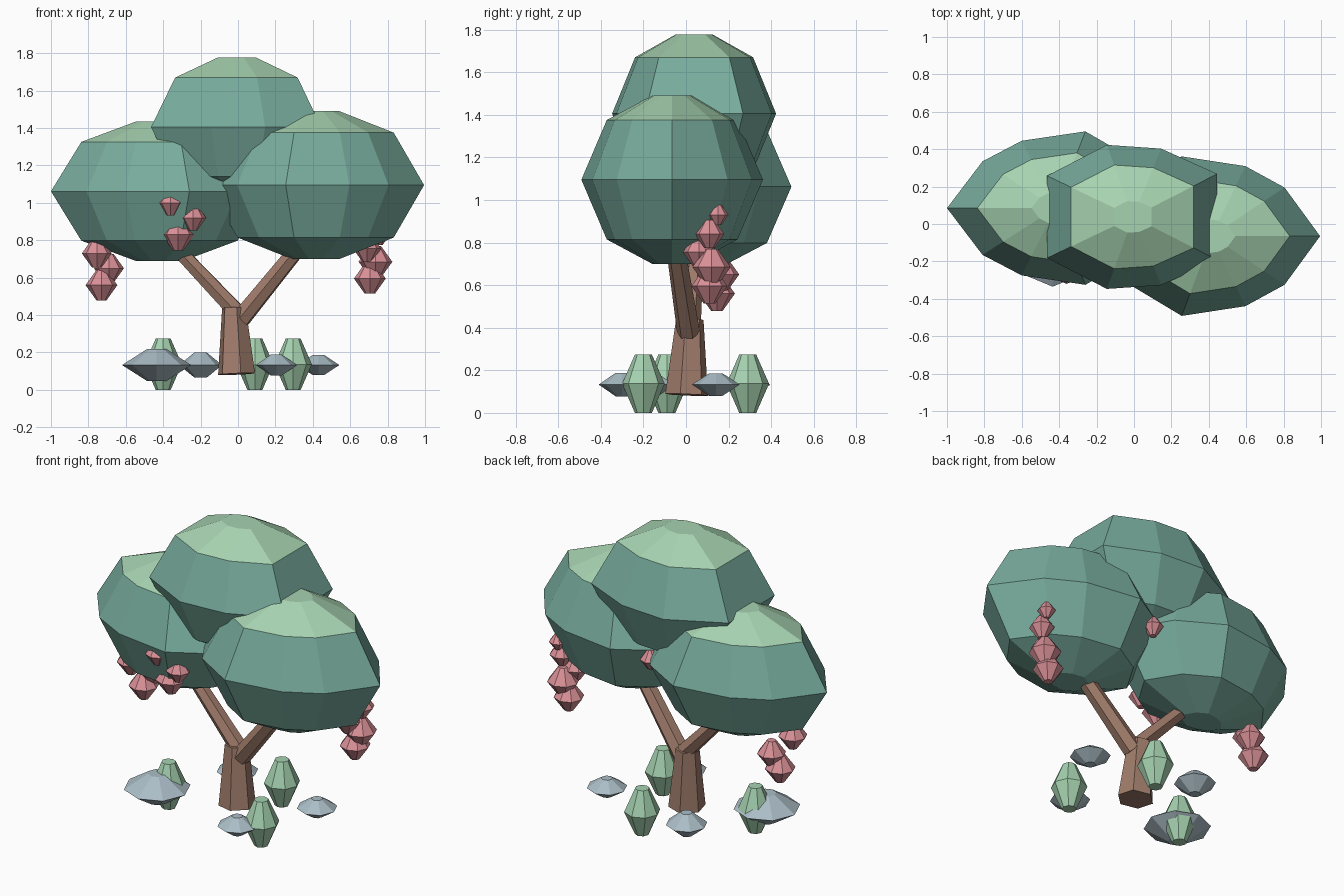
import bpy, bmesh, math
from mathutils import Vector

if "Cube" in bpy.data.objects:
    bpy.data.objects.remove(bpy.data.objects["Cube"])


def material(name, rgb):
    # sRGB bytes to linear
    lin = [((c / 255 + 0.055) / 1.055) ** 2.4 for c in rgb] + [1]
    m = bpy.data.materials.new(name)
    m.use_nodes = True
    m.diffuse_color = lin
    m.node_tree.nodes["Principled BSDF"].inputs["Base Color"].default_value = lin
    return m


TEAL = material("teal_leaf", (120, 172, 157))
GREEN = material("light_green_leaf", (166, 210, 176))
BROWN = material("brown_bark", (160, 124, 107))
PINK = material("pink_blossom", (218, 145, 152))
GREY = material("blue_grey_stone", (171, 189, 198))


def loft(name, rings, mats, top_band=None):
    """Skin a stack of rings, with flat caps; faces from ring top_band up use the second material."""
    bm = bmesh.new()
    loops = [[bm.verts.new(p) for p in ring] for ring in rings]
    n = len(loops[0])
    faces = [(0, bm.faces.new(loops[0][::-1]))]
    for k, (a, b) in enumerate(zip(loops, loops[1:])):
        for i in range(n):
            j = (i + 1) % n
            faces.append((k, bm.faces.new((a[i], a[j], b[j], b[i]))))
    faces.append((len(loops), bm.faces.new(loops[-1])))
    for k, f in faces:
        f.material_index = int(top_band is not None and k >= top_band)
    bmesh.ops.recalc_face_normals(bm, faces=bm.faces[:])
    me = bpy.data.meshes.new(name)
    bm.to_mesh(me)
    bm.free()
    for m in mats:
        me.materials.append(m)
    ob = bpy.data.objects.new(name, me)
    bpy.context.collection.objects.link(ob)
    return ob


def blob(name, center, outline, height, profile, mats, top_band=None):
    """Stack scaled copies of an outline; profile is (height factor, width factor)."""
    cx, cy, cz = center
    rings = [[(cx + x * s, cy + y * s, cz + h * height) for x, y in outline]
             for h, s in profile]
    return loft(name, rings, mats, top_band)


def circle(r, n=8, turn=0.0):
    return [(r * math.cos(turn + math.tau * i / n), r * math.sin(turn + math.tau * i / n))
            for i in range(n)]


def limb(name, points, radii, n=6):
    """Tapered limb through the given points."""
    pts = [Vector(p) for p in points]
    quat = (pts[-1] - pts[0]).to_track_quat('Z', 'Y')
    rings = [[p + quat @ Vector((x, y, 0)) for x, y in circle(r, n)]
             for p, r in zip(pts, radii)]
    return loft(name, rings, [BROWN])


# Leaf crowns
CROWN = [(-1, 0.22), (-0.71, 0.72), (0, 1), (0.71, 0.72), (1, 0.22)]
half = [(0.58, 0), (0.39, 0.25), (0.18, 0.36), (-0.16, 0.41), (-0.42, 0.26), (-0.58, 0)]
side = half + [(x, -y) for x, y in half[-2:0:-1]]
upper = [(0.45, 0.23), (0.15, 0.365), (-0.14, 0.385), (-0.46, 0.22)]
middle = upper + [(x, -y) for x, y in upper[::-1]]
blob("left_crown", (0.415, -0.065, 1.095), [(x, y * 1.04) for x, y in side],
     0.395, CROWN, [TEAL, GREEN], 3)
blob("right_crown", (-0.42, 0.085, 1.062), [(-x, y) for x, y in side],
     0.372, CROWN, [TEAL, GREEN], 3)
blob("top_crown", (-0.005, 0.038, 1.405), middle, 0.373, CROWN, [TEAL, GREEN], 3)

# Trunk and branches
limb("trunk", [(-0.008, 0.003, 0.085), (-0.022, 0.018, 0.44)], [0.103, 0.066])
limb("left_branch", [(0.015, 0.012, 0.38), (0.34, -0.05, 0.78)], [0.055, 0.045])
limb("right_branch", [(-0.01, 0.02, 0.42), (-0.35, 0.045, 0.78)], [0.05, 0.04])

# Bushes
BUD = [(-1, 0.4), (0, 1), (1, 0.4)]
for i, (x, y) in enumerate([(-0.4, -0.09), (0.09, 0.29), (0.295, -0.2)]):
    blob(f"bush_{i + 1}", (x, y, 0.137), circle(0.1), 0.137, BUD, [GREEN])

# Stones
STONE = [(-1, 0.28), (0, 1), (1, 0.28)]
for i, (x, y, r, h) in enumerate([(-0.435, -0.15, 0.185, 0.085), (-0.2, 0.28, 0.115, 0.068),
                                  (0.205, -0.3, 0.11, 0.055), (0.43, 0.14, 0.112, 0.053)]):
    blob(f"stone_{i + 1}", (x, y, 0.133), circle(r), h, STONE, [GREY])

# Blossom clusters
BLOSSOM = [(-1, 0.32), (0, 1), (1, 0.32)]
clusters = {
    "left": [(0.75, 0.15, 0.93, 0.05), (0.75, 0.11, 0.84, 0.07),
             (0.735, 0.12, 0.685, 0.09), (0.705, 0.11, 0.595, 0.085),
             (0.69, 0.06, 0.755, 0.075)],
    "right": [(-0.755, 0.06, 0.73, 0.08), (-0.69, 0.17, 0.65, 0.08),
              (-0.73, 0.145, 0.56, 0.085)],
    "front": [(-0.32, -0.18, 0.83, 0.088), (-0.36, -0.25, 1.0, 0.07),
              (-0.24, -0.225, 0.92, 0.07)],
    "back": [(0.067, 0.24, 1.04, 0.06)],
}
for name, gems in clusters.items():
    for i, (x, y, z, r) in enumerate(gems):
        blob(f"{name}_blossom_{i + 1}", (x, y, z), circle(r), r * 0.95, BLOSSOM, [PINK])
